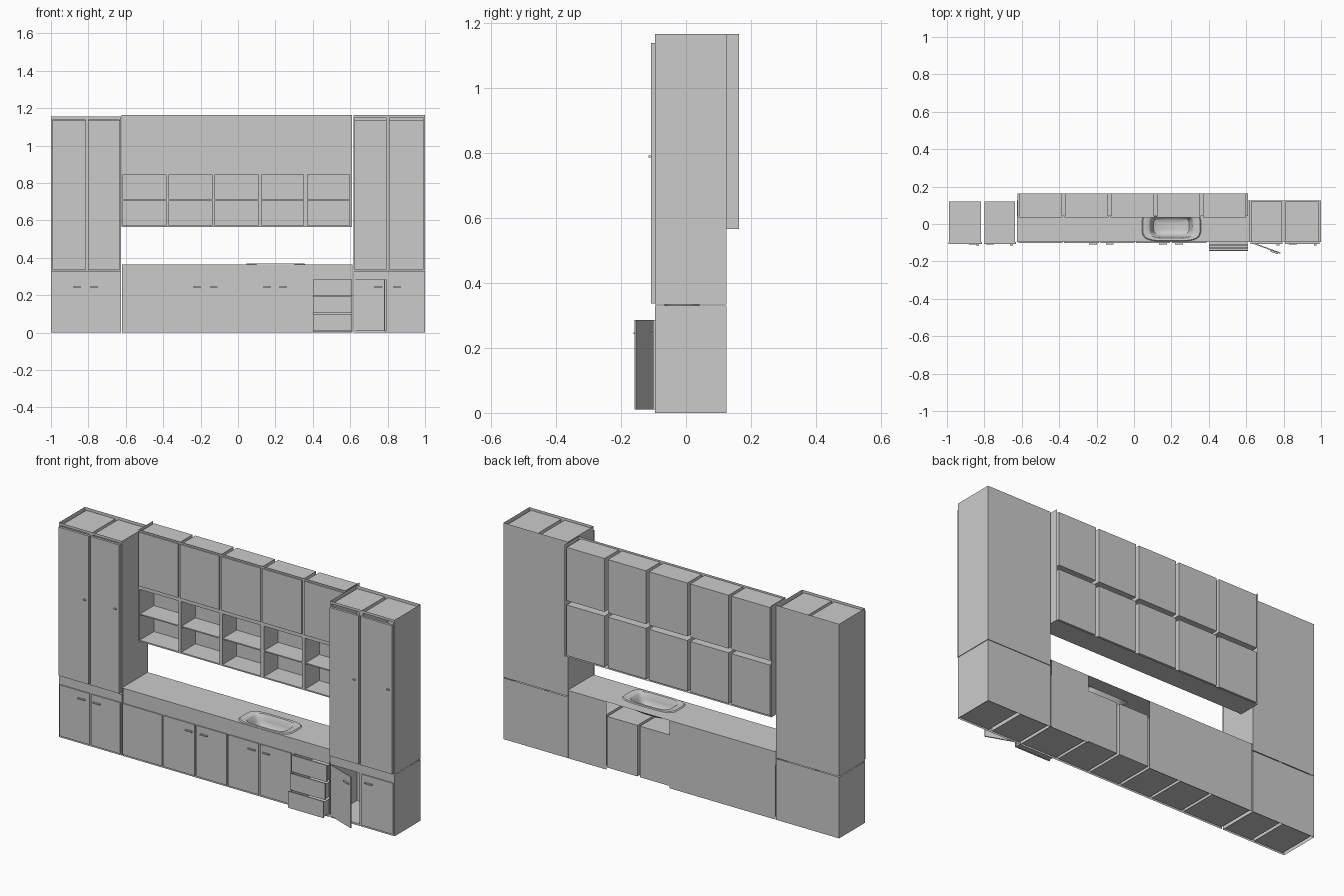
import bpy, bmesh, math
from mathutils import Matrix

if "Cube" in bpy.data.objects:
    bpy.data.objects.remove(bpy.data.objects["Cube"])

FY, BY = -0.095, 0.125      # front and back planes of the floor cabinets
UF, UB = 0.042, 0.163       # front and back planes of the wall cabinets


def finish(name, bm):
    bmesh.ops.recalc_face_normals(bm, faces=bm.faces)
    me = bpy.data.meshes.new(name)
    bm.to_mesh(me)
    bm.free()
    ob = bpy.data.objects.new(name, me)
    bpy.context.collection.objects.link(ob)
    return ob


def box(name, x0, x1, y0, y1, z0, z1, open_side=None):
    bm = bmesh.new()
    bmesh.ops.create_cube(bm, size=1)
    for v in bm.verts:
        v.co = (x1 if v.co.x > 0 else x0, y1 if v.co.y > 0 else y0, z1 if v.co.z > 0 else z0)
    if open_side:
        bm.normal_update()
        axis, sign = open_side
        gone = [f for f in bm.faces if f.normal[axis] * sign > 0.9]
        bmesh.ops.delete(bm, geom=gone, context='FACES')
    return finish(name, bm)


def sheet(name, u0, u1, v0, v1, place, holes=()):
    """Flat panel with rectangular openings (u0, u1, v0, v1)."""
    us = sorted({u0, u1, *[u for h in holes for u in h[:2]]})
    vs = sorted({v0, v1, *[v for h in holes for v in h[2:]]})
    bm = bmesh.new()
    grid = [[bm.verts.new(place(u, v)) for v in vs] for u in us]
    for i in range(len(us) - 1):
        for j in range(len(vs) - 1):
            cu, cv = (us[i] + us[i + 1]) / 2, (vs[j] + vs[j + 1]) / 2
            if not any(a < cu < b and c < cv < d for a, b, c, d in holes):
                bm.faces.new((grid[i][j], grid[i + 1][j], grid[i + 1][j + 1], grid[i][j + 1]))
    bmesh.ops.delete(bm, geom=[v for v in bm.verts if not v.link_faces], context='VERTS')
    return finish(name, bm)


def cabinet(name, x0, x1, z0, z1, y0, y1, cells, back=True, back_holes=(), sides=True):
    """Thin shell with a front frame and one open compartment per cell."""
    sheet(name + "_frame", x0, x1, z0, z1, lambda x, z: (x, y0, z), cells)
    if back:
        sheet(name + "_back", x0, x1, z0, z1, lambda x, z: (x, y1, z), back_holes)
    if sides:
        for x, s in ((x0, "left"), (x1, "right")):
            sheet(name + "_side_" + s, y0, y1, z0, z1, lambda y, z: (x, y, z))
    depth = y1 - (0.004 if back else 0)
    for a, b, c, d in cells:
        box(name + "_compartment", a, b, y0, depth, c, d, (1, -1))


def bar(name, x, z, y, w, out=0.009):
    box(name, x - w / 2, x + w / 2, y - out, y, z - 0.003, z + 0.003)


# Floor cabinets
lo, hi = 0.01, 0.285
left = [(-0.99, -0.817), (-0.80, -0.635)]
mid = [(-0.615, -0.385), (-0.37, -0.19), (-0.175, 0.0), (0.015, 0.19), (0.205, 0.385), (0.40, 0.61)]
right = [(0.625, 0.79), (0.81, 0.99)]
cells = lambda cols, a, b: [(p, q, a, b) for p, q in cols]
cabinet("left_base", -1, -0.625, 0, 0.33, FY, BY, cells(left, lo, hi))
cabinet("right_base", 0.617, 1, 0, 0.33, FY, BY, cells(right, lo, hi))
cabinet("middle_base", -0.62, 0.612, 0, 0.365, FY, BY, cells(mid, lo, hi),
        back_holes=[(0.01, 0.385, 0, 0.365)], sides=False)

# Closed floor doors
for p, q in left + mid[:5] + right[1:]:
    box("base_door", p - 0.003, q + 0.003, FY - 0.006, FY, lo, hi)
for x in (-0.86, -0.77, -0.22, -0.13, 0.155, 0.24, 0.85):
    bar("base_handle", x, 0.245, FY - 0.006, 0.042)

# Open door swung about its left edge
swing = Matrix.Translation((0.625, FY, 0)) @ Matrix.Rotation(math.radians(-20), 4, 'Z')
for ob in (box("open_door", 0, 0.17, -0.006, 0, lo, hi),
           box("open_door_handle", 0.115, 0.157, -0.014, -0.006, 0.242, 0.248)):
    ob.data.transform(swing)

# Pulled-out drawers, lower ones further out
for i, out in enumerate((0.045, 0.031, 0.017)):
    z = 0.012 + i * 0.092
    box("drawer_front", 0.40, 0.61, FY - out - 0.004, FY - out + 0.002, z, z + 0.089)
    box("drawer_tray", 0.404, 0.606, FY - out, 0.11, z + 0.002, z + 0.083, (2, 1))

# Tall cabinets
for name, x0, x1, cols, top in (("left_tall", -1, -0.625, left, 1.155),
                                ("right_tall", 0.617, 1, right, 1.165)):
    cabinet(name, x0, x1, 0.333, top, FY, BY, cells(cols, 0.345, top - 0.014))
    for p, q in cols:
        box("tall_door", p - 0.003, q + 0.003, FY - 0.013, FY, 0.337, 1.137)
        bar("tall_knob", q - 0.02, 0.788, FY - 0.013, 0.014, 0.007)
sheet("right_tall_bottom", 0.617, 1, FY, BY, lambda x, y: (x, y, 0.333))

# Wall cabinets: open shelves below, closed doors above
wall = [(-0.615 + i * 0.2465, -0.385 + i * 0.2465 - 0.001 * i) for i in range(5)]
wall = [(p, min(q, 0.606)) for p, q in wall]
cabinet("wall_unit", -0.622, 0.61, 0.565, 1.165, UF, UB,
        cells(wall, 0.572, 0.845) + cells(wall, 0.868, 1.155), back=False)
sheet("wall_unit_bottom", -0.622, 0.61, UF, UB, lambda x, y: (x, y, 0.565))
for p, q in wall:
    box("wall_shelf", p, q, UF + 0.003, UB, 0.706, 0.712)
    box("wall_door", p - 0.003, q + 0.003, UF - 0.007, UF, 0.866, 1.156)

# Worktop with sink opening
SX, SY, T = 0.2, -0.012, 0.365
sheet("worktop", -0.625, 0.617, FY, BY, lambda x, y: (x, y, T),
      [(SX - 0.122, SX + 0.122, SY - 0.062, SY + 0.062)])

# Sink: lofted rounded-rectangle rings (half width, half depth, height)
rings = [(0.158, 0.08, T), (0.153, 0.077, T + 0.005), (0.122, 0.064, T + 0.004),
         (0.114, 0.06, T - 0.002), (0.107, 0.055, T - 0.03), (0.095, 0.047, T - 0.055),
         (0.07, 0.033, T - 0.065), (0.015, 0.013, T - 0.067)]
bm = bmesh.new()
N = 40
loops = []
for a, b, z in rings:
    loop = []
    for k in range(N):
        t = 2 * math.pi * k / N
        c, s = math.cos(t), math.sin(t)
        loop.append(bm.verts.new((SX + a * math.copysign(abs(c) ** 0.5, c),
                                  SY + b * math.copysign(abs(s) ** 0.5, s), z)))
    loops.append(loop)
for l0, l1 in zip(loops, loops[1:]):
    for k in range(N):
        bm.faces.new((l0[k], l0[(k + 1) % N], l1[(k + 1) % N], l1[k]))
bm.faces.new(loops[-1])
sink = finish("sink", bm)
bpy.context.view_layer.objects.active = sink
sink.select_set(True)
bpy.ops.object.shade_smooth_by_angle(angle=math.radians(40))
